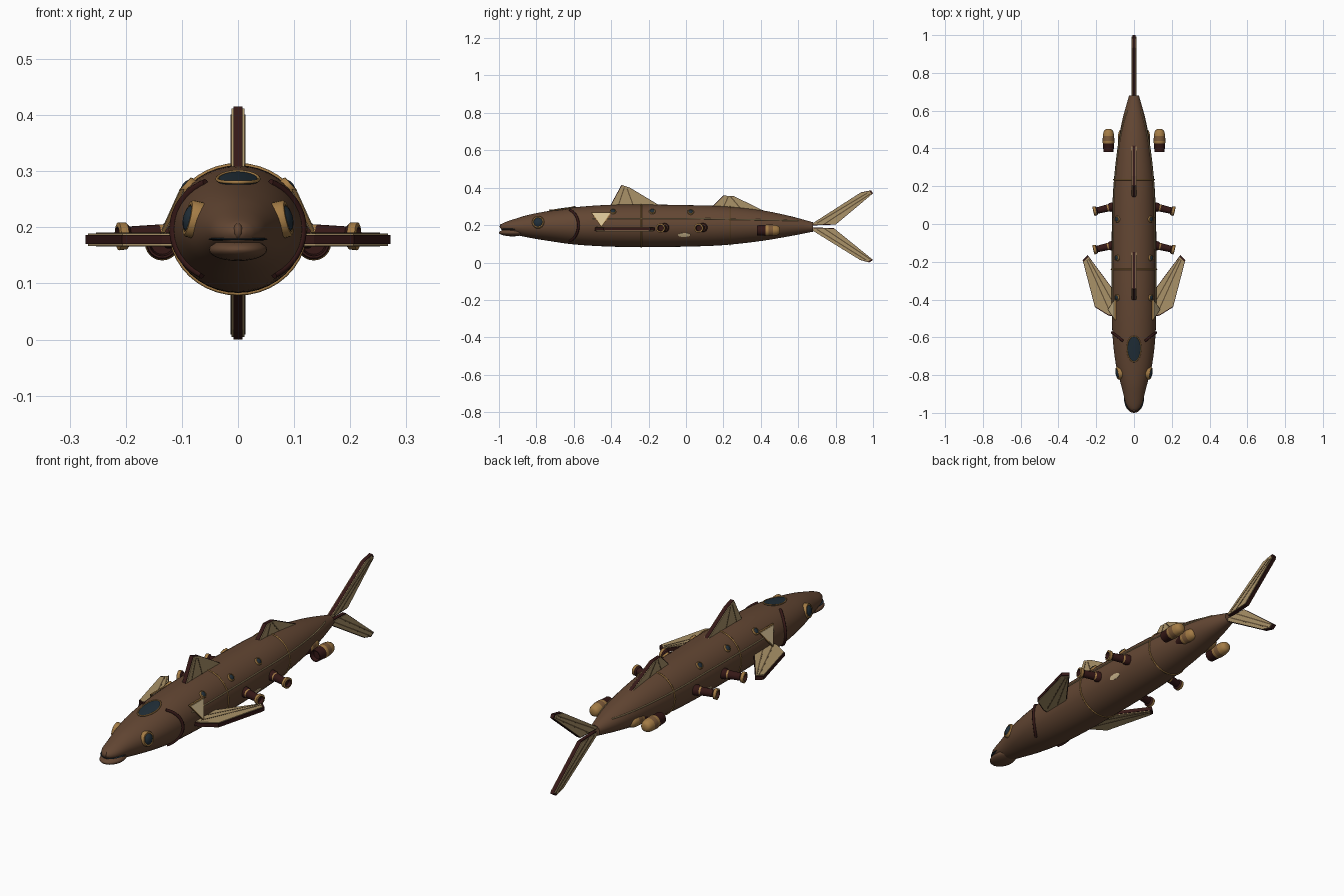
import bpy, bmesh, math
from mathutils import Vector

if "Cube" in bpy.data.objects:
    bpy.data.objects.remove(bpy.data.objects["Cube"])

def mat(name, r, g, b):
    m = bpy.data.materials.new(name)
    m.diffuse_color = (r, g, b, 1)
    m.use_nodes = True
    m.node_tree.nodes["Principled BSDF"].inputs["Base Color"].default_value = m.diffuse_color
    return m

BROWN = mat("hull brown", 0.125, 0.062, 0.033)
TAN = mat("canvas tan", 0.40, 0.29, 0.14)
GOLD = mat("brass", 0.37, 0.20, 0.06)
BRONZE = mat("bronze", 0.20, 0.10, 0.04)
MAROON = mat("dark maroon", 0.035, 0.009, 0.008)
GLASS = mat("dark glass", 0.015, 0.028, 0.04)
PALE = mat("pale cream", 0.68, 0.53, 0.30)
RIB = mat("rib brown", 0.13, 0.085, 0.04)

# hull stations: y, top z, bottom z, half width
ST = [(-.992, .197, .185, .010), (-.983, .208, .172, .024), (-.95, .222, .16, .044),
      (-.90, .238, .146, .056), (-.85, .253, .135, .069), (-.75, .273, .118, .095),
      (-.6, .295, .097, .113), (-.4, .309, .085, .119), (-.2, .310, .083, .119),
      (0, .307, .085, .117), (.2, .301, .093, .109), (.4, .28, .115, .088),
      (.55, .25, .14, .062), (.68, .215, .165, .026)]

def station(y):
    """Smooth (Hermite) interpolation of the hull section at y."""
    y = min(max(y, ST[0][0]), ST[-1][0])
    i = max(k for k in range(len(ST) - 1) if ST[k][0] <= y)
    a, b = ST[i], ST[i + 1]
    p, q = ST[max(i - 1, 0)], ST[min(i + 2, len(ST) - 1)]
    h = b[0] - a[0]
    t = (y - a[0]) / h
    out = []
    for k in (1, 2, 3):
        m0 = (b[k] - p[k]) / (b[0] - p[0]) * h
        m1 = (q[k] - a[k]) / (q[0] - a[0]) * h
        out.append((2*t**3 - 3*t*t + 1) * a[k] + (t**3 - 2*t*t + t) * m0
                   + (3*t*t - 2*t**3) * b[k] + (t**3 - t*t) * m1)
    return out

def surf(y, a, off=0.0):
    """Point on the hull; a = 0 is +x, 90 degrees is up."""
    top, bot, rx = station(y)
    return Vector(((rx + off) * math.cos(a), y, (top + bot) / 2 + ((top - bot) / 2 + off) * math.sin(a)))

def angle(y, z):
    top, bot, _ = station(y)
    return math.asin(max(-1, min(1, (z - (top + bot) / 2) / ((top - bot) / 2))))

def normal(y, a):
    e = 0.004
    return (surf(y, a + e) - surf(y, a - e)).cross(surf(y - e, a) - surf(y + e, a)).normalized()

def make(name, verts, faces, mats, idx=None, smooth=True):
    me = bpy.data.meshes.new(name)
    me.from_pydata([tuple(v) for v in verts], [], faces)
    for m in mats:
        me.materials.append(m)
    if idx:
        me.polygons.foreach_set("material_index", idx)
    bm = bmesh.new()
    bm.from_mesh(me)
    bmesh.ops.recalc_face_normals(bm, faces=bm.faces)
    bm.to_mesh(me)
    bm.free()
    ob = bpy.data.objects.new(name, me)
    bpy.context.collection.objects.link(ob)
    if smooth:
        bpy.ops.object.select_all(action='DESELECT')
        ob.select_set(True)
        bpy.context.view_layer.objects.active = ob
        bpy.ops.object.shade_smooth_by_angle(angle=math.radians(40))
    return ob

def loft(name, rings, mats, idx=None):
    n = len(rings[0])
    verts = [v for r in rings for v in r]
    faces = [(i*n + j, i*n + (j+1) % n, (i+1)*n + (j+1) % n, (i+1)*n + j)
             for i in range(len(rings) - 1) for j in range(n)]
    ids = [k for k in (idx or [0] * (len(rings) - 1)) for _ in range(n)]
    faces += [tuple(range(n)), tuple(range(len(verts) - n, len(verts)))]
    return make(name, verts, faces, mats, ids + [ids[0], ids[-1]])

def lathe(name, prof, p0, d, mats, idx=None, n=24):
    """Solid of revolution: prof is (distance, radius) along d from p0."""
    d, p0 = Vector(d).normalized(), Vector(p0)
    u = d.orthogonal().normalized()
    w = d.cross(u)
    rings = [[p0 + d*s + (u*math.cos(2*math.pi*k/n) + w*math.sin(2*math.pi*k/n)) * r
              for k in range(n)] for s, r in prof]
    return loft(name, rings, mats, idx)

def tube(name, pts, r, m, closed=False):
    cu = bpy.data.curves.new(name, 'CURVE')
    cu.dimensions = '3D'
    cu.bevel_depth, cu.bevel_resolution, cu.use_fill_caps = r, 2, True
    sp = cu.splines.new('POLY')
    sp.points.add(len(pts) - 1)
    for p, c in zip(sp.points, pts):
        p.co = (*c, 1)
    sp.use_cyclic_u = closed
    cu.materials.append(m)
    bpy.context.collection.objects.link(bpy.data.objects.new(name, cu))

def slab(name, poly, place, t, m):
    n = len(poly)
    verts = [place(u, v, s) for s in (-t, t) for u, v in poly]
    faces = [tuple(range(n)), tuple(range(n, 2*n))] + [(i, (i+1) % n, n + (i+1) % n, n + i) for i in range(n)]
    make(name, verts, faces, [m], smooth=False)

def fin(name, poly, place, ribs=(), t=.012, core=MAROON, skin=TAN, k=.95):
    c = [sum(p[i] for p in poly) / len(poly) for i in (0, 1)]
    slab(name + "_frame", poly, place, t * .7, core)
    slab(name + "_skin", [(c[0] + (u-c[0])*k, c[1] + (v-c[1])*k) for u, v in poly], place, t, skin)
    for (a, b), (e, f) in ribs:
        L = math.hypot(e - a, f - b)
        x, y = -(f - b) / L * .003, (e - a) / L * .003
        slab(name + "_rib", [(a+x, b+y), (e+x, f+y), (e-x, f-y), (a-x, b-y)], place, t + .001, RIB)

def ball(name, c, r, m):
    prof = [(-r[1] * math.cos(math.pi*i/14), max(1e-4, math.sin(math.pi*i/14))) for i in range(15)]
    loft(name, [[(c[0] + r[0]*q*math.cos(k*math.pi/14), c[1] + s, c[2] + r[2]*q*math.sin(k*math.pi/14))
                 for k in range(28)] for s, q in prof], [m])

def patch(name, y0, a0, ry, ra, off, m, rim=None):
    """Elliptical plate wrapped on the hull, with an optional rim."""
    n = 28
    P = lambda q, k: surf(y0 + ry*q*math.cos(2*math.pi*k/n), a0 + ra*q*math.sin(2*math.pi*k/n), off if q <= 1 else -.003)
    loft(name, [[P(q, k) for k in range(n)] for q in (.02, .35, .7, 1, 1.01)], [m])
    if rim:
        tube(name + "_rim", [P(1, k) for k in range(n)], .003, rim, True)

# hull
N = 40
ys = [-.992, -.989, -.983, -.975, -.965] + [-.95 + 1.63 * i / 60 for i in range(61)]
loft("hull", [[surf(y, 2*math.pi*k/N) for k in range(N)] for y in ys], [BROWN])

# mouth
ball("lower_jaw", (0, -.928, .160), (.052, .072, .020), BROWN)
ball("mouth_line", (0, -.925, .179), (.053, .067, .004), GLASS)
ball("nose", (0, -.984, .193), (.009, .012, .014), BROWN)

# hull bands
for y in (-.24, .235):
    tube("hull_band", [surf(y, 2*math.pi*k/N, .001) for k in range(N)], .0035, GOLD, True)

# cockpit window
patch("cockpit_window", -.662, math.pi/2, .068, .34, .004, GLASS, GOLD)

def vertical(u, v, t):
    return (t, u, v)

# dorsal and tail fins
fin("front_dorsal_fin", [(-.41, .295), (-.345, .415), (-.30, .40), (-.13, .298)], vertical,
    [((-.36, .31), (-.33, .40)), ((-.28, .30), (-.315, .395))])
fin("rear_dorsal_fin", [(.13, .29), (.20, .358), (.255, .355), (.43, .27)], vertical,
    [((.20, .295), (.225, .35)), ((.30, .28), (.24, .35))])
fin("upper_tail_fin", [(.67, .205), (.935, .375), (.99, .386), (1.0, .37), (.80, .203), (.67, .198)], vertical,
    [((.70, .21), (.97, .372)), ((.74, .206), (.985, .367))])
fin("lower_tail_fin", [(.67, .175), (.93, .014), (.98, 0), (1.0, .014), (.79, .184), (.67, .188)], vertical,
    [((.70, .177), (.965, .012)), ((.74, .181), (.985, .018))])

for s in (1, -1):
    H = lambda a: a if s > 0 else math.pi - a
    # pectoral fin
    fin("pectoral_fin", [(s*.10, -.49), (s*.135, -.485), (s*.207, -.44), (s*.272, -.19), (s*.245, -.165), (s*.10, -.36)],
        lambda u, v, t: (u, v, .178 + t),
        [((s*.13, -.46), (s*.25, -.19)), ((s*.12, -.40), (s*.24, -.185))], t=.0115)
    # small side fin
    fin("side_fin", [(-.508, .268), (-.398, .268), (-.452, .188)],
        lambda u, v, t: (s * (.099 + (.268 - v) * .45 + t), u, v), t=.005, core=GOLD, skin=PALE, k=.86)
    # gill slit
    tube("gill", [surf(-.575 - .045*q*q, H(.03 + q*1.0), .001) for q in [i/10 - 1 for i in range(21)]], .007, MAROON)
    # side trim line
    tube("side_line", [surf(y, H(angle(y, .236 - max(0, y) * .02)), .001)
                       for y in [-.5 + 1.1*i/40 for i in range(41)]], .003, TAN)
    # eye and portholes
    for nm, y, z, r in (("eye", -.79, .215, .029), ("porthole", -.39, .272, .015),
                        ("porthole", -.18, .272, .015), ("porthole", .025, .269, .015)):
        a = H(angle(y, z))
        nr = normal(y, a)
        if nr.x * s < 0:
            nr = -nr
        if nm == "eye":
            nr = (nr + Vector((s * .5, 0, 0))).normalized()
        p = surf(y, a)
        lathe(nm + "_ring", [(-.015, r*1.15), (.004, r*1.15), (.008, r*1.05), (.008, r*.85), (.004, r*.8)], p, nr, [GOLD])
        lathe(nm + "_glass", [(0, r*.85), (.006, r*.84), (.006 + r*.2, r*.6), (.006 + r*.3, r*.25), (.006 + r*.31, .0005)],
              p, nr, [GLASS])
    # hull badge plate
    patch("badge_plate", -.01, H(-.45), .033, .1, .002, PALE)
    # cannons
    for y in (-.112, .092):
        lathe("cannon", [(0, .024), (.02, .024), (.026, .019), (.034, .019), (.088, .017), (.094, .024), (.108, .025),
                         (.110, .021), (.110, .017), (.095, .015)],
              (s*.108, y, .187), (s*.11, -.026, -.003), [MAROON, GOLD], [0, 0, 1, 0, 0, 1, 1, 1, 0])
    # engine pods
    for x in (.135, .055):
        lathe("engine_pod", [(.02, .02), (0, .023), (0, .027), (.045, .029), (.05, .031), (.06, .031),
                             (.085, .030), (.105, .027), (.117, .021), (.122, .012)],
              (s*x, .38, .172), (0, 1, 0), [MAROON, BRONZE, GOLD], [0, 0, 0, 2, 2, 1, 2, 2, 2])
